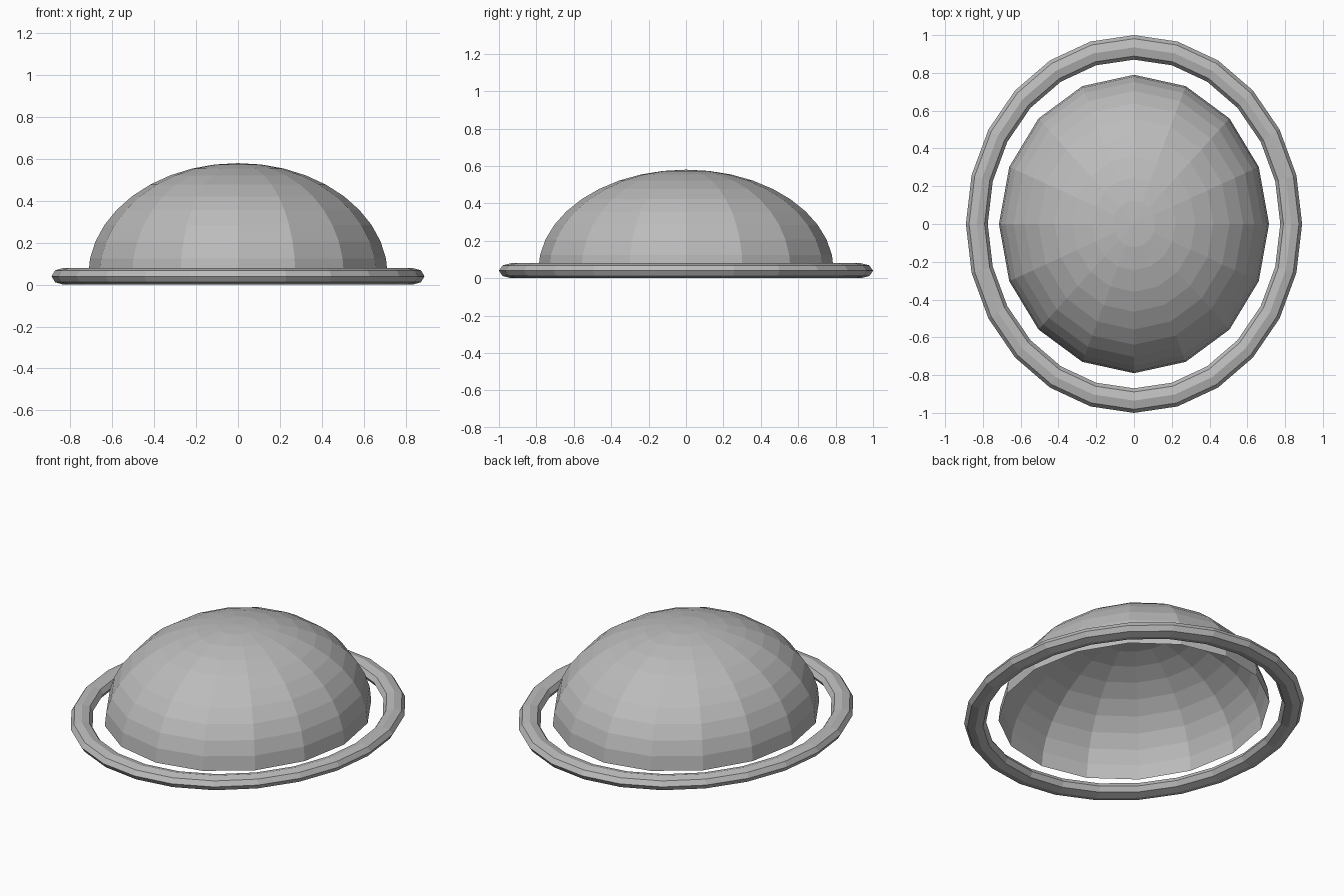
import bpy, bmesh, math

if "Cube" in bpy.data.objects:
    bpy.data.objects.remove(bpy.data.objects["Cube"])

grey = bpy.data.materials.new("plain grey")
grey.diffuse_color = (0.5, 0.5, 0.5, 1)
grey.use_nodes = True
grey.node_tree.nodes["Principled BSDF"].inputs["Base Color"].default_value = grey.diffuse_color


def loft(name, profile, segments, rx, ry, closed=False):
    """Sweep a (radius, z) profile round an ellipse; radius 0 becomes a pole."""
    bm = bmesh.new()
    rows = []
    for r, z in profile:
        if r < 1e-6:
            rows.append([bm.verts.new((0, 0, z))] * segments)
            continue
        rows.append([bm.verts.new((rx * r * math.cos(math.tau * i / segments),
                                   ry * r * math.sin(math.tau * i / segments), z))
                     for i in range(segments)])
    pairs = list(zip(rows, rows[1:]))
    if closed:
        pairs.append((rows[-1], rows[0]))
    for low, high in pairs:
        for i in range(segments):
            j = (i + 1) % segments
            corners = [low[i], low[j], high[j], high[i]]
            bm.faces.new(list(dict.fromkeys(corners)))
    mesh = bpy.data.meshes.new(name)
    bm.to_mesh(mesh)
    bm.free()
    mesh.materials.append(grey)
    obj = bpy.data.objects.new(name, mesh)
    bpy.context.collection.objects.link(obj)
    return obj


# open half-ellipsoid dome
bands = 10
dome = [(math.cos(math.pi / 2 * k / bands), 0.04 + 0.54 * math.sin(math.pi / 2 * k / bands))
        for k in range(bands)] + [(0, 0.58)]
loft("dome_shell", dome, 16, 0.715, 0.79)

# flattened oval ring around the foot of the dome
sides = 8
tube = [(0.935 + 0.065 * math.cos(math.tau * k / sides), 0.04 + 0.04 * math.sin(math.tau * k / sides))
        for k in range(sides)]
loft("rim_ring", tube, 24, 0.89, 1.0, closed=True)
